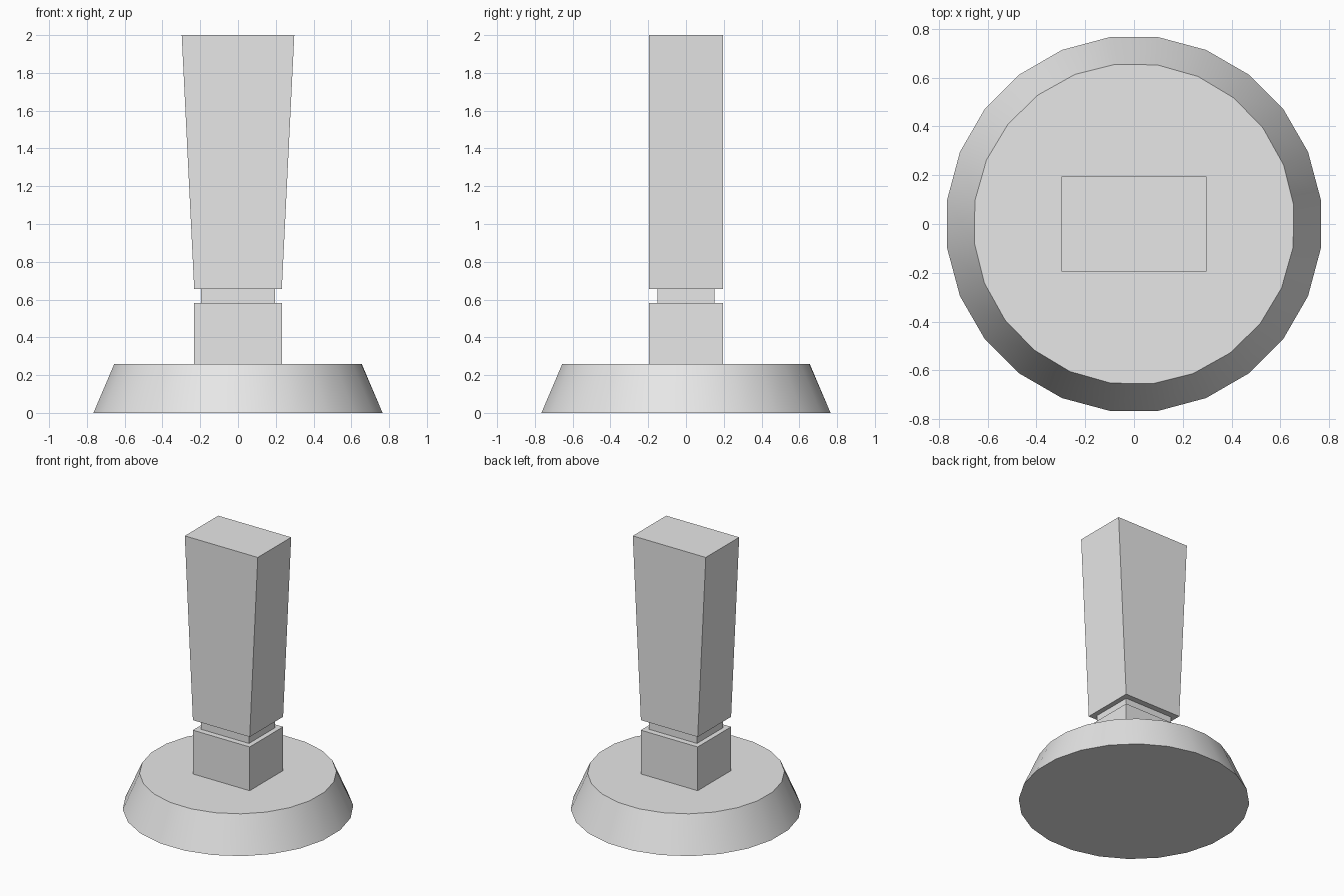
import bpy
import bmesh
from math import cos, sin, pi, radians

cube = bpy.data.objects.get("Cube")
if cube:
    bpy.data.objects.remove(cube, do_unlink=True)

grey = bpy.data.materials.new("plain_grey")
grey.use_nodes = True
colour = (0.8, 0.8, 0.8, 1)
grey.diffuse_color = colour
grey.node_tree.nodes["Principled BSDF"].inputs["Base Color"].default_value = colour


def loft(name, bottom, top, z0, z1):
    """Closed solid between two matching outlines."""
    bm = bmesh.new()
    low = [bm.verts.new((x, y, z0)) for x, y in bottom]
    high = [bm.verts.new((x, y, z1)) for x, y in top]
    bm.faces.new(low[::-1])
    bm.faces.new(high)
    n = len(low)
    for i in range(n):
        j = (i + 1) % n
        bm.faces.new((low[i], low[j], high[j], high[i]))
    mesh = bpy.data.meshes.new(name)
    bm.to_mesh(mesh)
    bm.free()
    mesh.materials.append(grey)
    obj = bpy.data.objects.new(name, mesh)
    bpy.context.collection.objects.link(obj)
    return obj


def rectangle(x, y):
    return [(-x, -y), (x, -y), (x, y), (-x, y)]


def ring(radius, twist=0, sides=24):
    angles = [2 * pi * (i + 0.5) / sides + radians(twist) for i in range(sides)]
    return [(radius * cos(a), radius * sin(a)) for a in angles]


# Round tapered base, smooth around the side with crisp rims
base = loft("round_base", ring(0.772), ring(0.659, -0.9), 0, 0.26)
bpy.ops.object.select_all(action='DESELECT')
base.select_set(True)
bpy.context.view_layer.objects.active = base
bpy.ops.object.shade_smooth_by_angle(angle=radians(30))

# Square post: lower block, recessed neck, flaring upper block
loft("lower_block", rectangle(0.232, 0.195), rectangle(0.232, 0.195), 0.26, 0.583)
loft("neck", rectangle(0.196, 0.152), rectangle(0.196, 0.152), 0.583, 0.657)
loft("upper_block", rectangle(0.232, 0.195), rectangle(0.298, 0.195), 0.657, 2)
